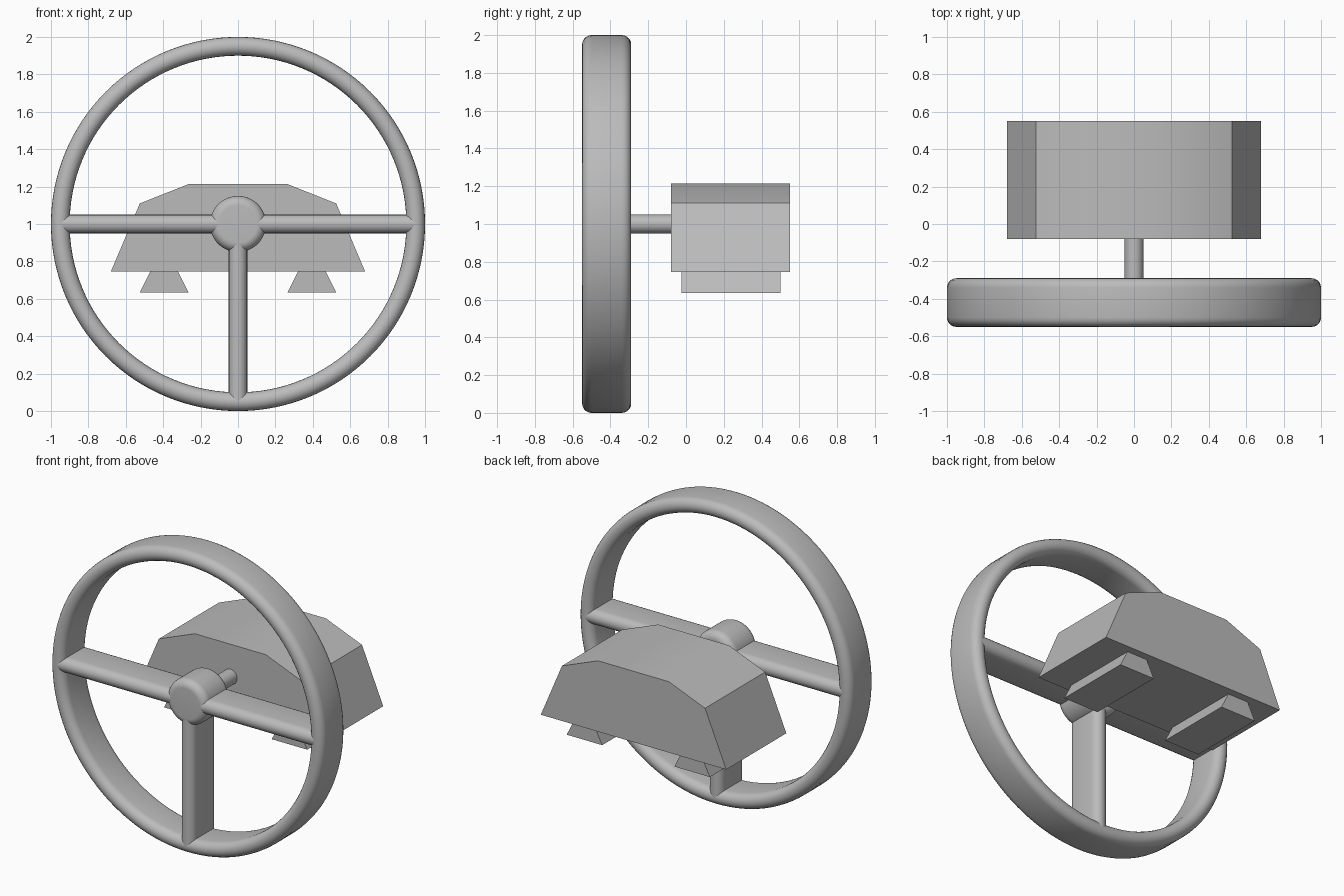
import bpy, bmesh, math
from mathutils import Vector, Matrix

cube = bpy.data.objects.get("Cube")
if cube:
    bpy.data.objects.remove(cube, do_unlink=True)

# One grey for everything
GREY = (0.5, 0.5, 0.5, 1)
grey = bpy.data.materials.new("grey")
grey.use_nodes = True
grey.diffuse_color = GREY
grey.node_tree.nodes["Principled BSDF"].inputs["Base Color"].default_value = GREY

AXIS = 1.0                   # height of the wheel centre
FRONT, BACK = -0.55, -0.29   # depth of the wheel
R = 0.05                     # rounding radius, half the rim thickness


def finish(name, bm, angle):
    bmesh.ops.recalc_face_normals(bm, faces=bm.faces)
    mesh = bpy.data.meshes.new(name)
    bm.to_mesh(mesh)
    bm.free()
    obj = bpy.data.objects.new(name, mesh)
    bpy.context.collection.objects.link(obj)
    mesh.materials.append(grey)
    bpy.ops.object.select_all(action='DESELECT')
    obj.select_set(True)
    bpy.context.view_layer.objects.active = obj
    bpy.ops.object.shade_smooth_by_angle(angle=math.radians(angle))
    return obj


def arc(cx, cy, start, end, steps=10):
    """Points of a rounding of radius R, angles in degrees."""
    out = []
    for i in range(steps + 1):
        a = math.radians(start + (end - start) * i / steps)
        out.append((cx + R * math.cos(a), cy + R * math.sin(a)))
    return out


def lathe(name, profile, closed, steps=128):
    """Turn (radius, y) points around the wheel axis."""
    bm = bmesh.new()
    verts = [bm.verts.new((r, y, AXIS)) for r, y in profile]
    pairs = list(zip(verts, verts[1:]))
    if closed:
        pairs.append((verts[-1], verts[0]))
    edges = [bm.edges.new(p) for p in pairs]
    bmesh.ops.spin(bm, geom=verts + edges, cent=(0, 0, AXIS), axis=(0, 1, 0),
                   angle=math.tau, steps=steps, use_duplicate=False)
    bmesh.ops.remove_doubles(bm, verts=bm.verts, dist=1e-5)
    return finish(name, bm, 40)


def prism(name, points, offset, matrix=None, angle=30):
    """Extrude a closed outline of 3D points along an offset."""
    bm = bmesh.new()
    face = bm.faces.new([bm.verts.new(p) for p in points])
    res = bmesh.ops.extrude_face_region(bm, geom=[face], use_keep_orig=True)
    moved = [g for g in res["geom"] if isinstance(g, bmesh.types.BMVert)]
    bmesh.ops.translate(bm, verts=moved, vec=Vector(offset))
    if matrix:
        bm.transform(matrix)
    return finish(name, bm, angle)


def stadium(centre):
    """Cross-section with fully rounded front and back."""
    return (arc(centre, BACK - R, 0, 180) + arc(centre, FRONT + R, 180, 360))


# Rim
lathe("rim", stadium(0.95), True)

# Hub with rounded edges
hub_profile = ([(0, BACK)] + arc(0.1, BACK - R, 90, 0)
               + arc(0.1, FRONT + R, 0, -90) + [(0, FRONT)])
lathe("hub", hub_profile, False, 64)

# Three spokes, from the axis out to the middle of the rim
section = [(0, y, z) for z, y in stadium(0)]
for name, turn in (("left_spoke", 0), ("lower_spoke", 90), ("right_spoke", 180)):
    place = Matrix.Translation((0, 0, AXIS)) @ Matrix.Rotation(math.radians(turn), 4, 'Y')
    prism(name, section, (0.95, 0, 0), place)

# Steering column
lathe("column", [(0, BACK - 0.05), (R, BACK - 0.05), (R, -0.06), (0, -0.06)], False, 32)

# Dashboard housing
half = [(0.68, 0.745), (0.525, 1.11), (0.26, 1.215)]
outline = half + [(-x, z) for x, z in reversed(half)]
prism("dashboard", [(x, -0.08, z) for x, z in outline], (0, 0.63, 0))

# Flared feet under the dashboard
foot = [(-0.13, 0.635), (0.13, 0.635), (0.075, 0.745), (-0.075, 0.745)]
for name, x0 in (("left_foot", 0.395), ("right_foot", -0.395)):
    prism(name, [(x0 + x, -0.025, z) for x, z in foot], (0, 0.525, 0))
